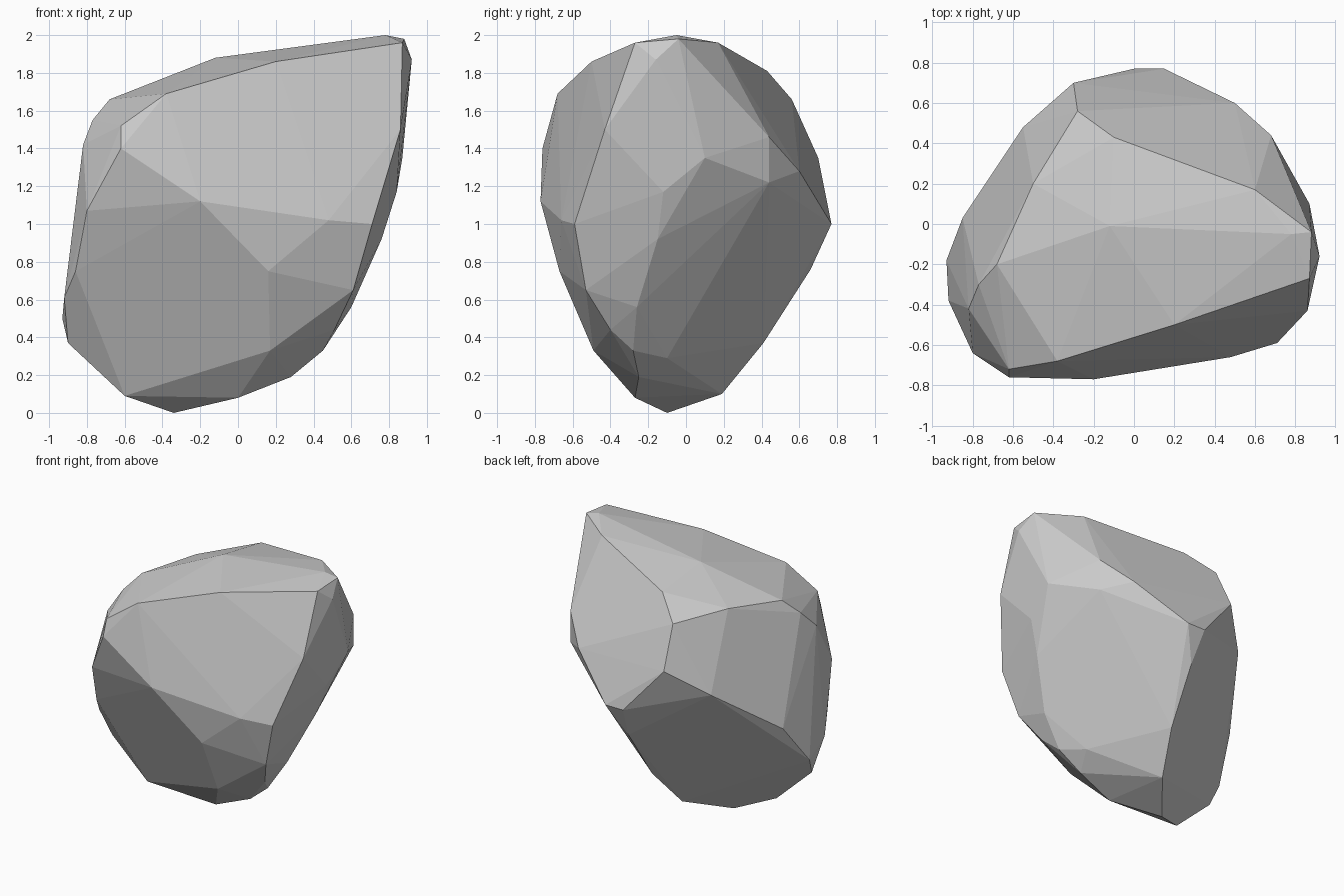
import bpy, bmesh

# Corner points of the faceted boulder, grouped by side
crown = [(.78, -.05, 2), (.88, -.04, 1.98), (.92, -.16, 1.87), (.87, -.27, 1.96),
         (.6, .17, 1.96), (-.1, .43, 1.81), (-.12, -.01, 1.88),
         (-.5, .2, 1.7), (-.68, -.2, 1.66), (-.77, -.3, 1.55)]
front = [(-.62, -.72, 1.52), (-.38, -.68, 1.69), (.2, -.5, 1.86), (-.62, -.76, 1.4),
         (-.2, -.77, 1.12), (.16, -.67, .75), (.48, -.66, 1.02), (.71, -.59, 1),
         (.86, -.43, 1.5), (.61, -.53, .65), (.17, -.49, .33)]
left = [(-.8, -.64, 1.07), (-.82, -.42, 1.42), (-.86, -.5, .75), (-.92, -.38, .61),
        (-.9, -.25, .37), (-.93, -.18, .5), (-.85, .03, .8), (-.55, .48, 1.15)]
right = [(.84, -.12, 1.17), (.87, .1, 1.35), (.68, .44, 1.46), (.68, .44, 1.22),
         (.76, -.15, .92), (.6, -.26, .56), (.51, -.4, .44), (.45, -.28, .33),
         (.35, -.1, .29)]
back = [(-.28, .56, 1.66), (-.3, .7, 1.35), (.5, .6, 1.28), (.15, .77, 1),
        (0, .77, 1), (.03, .66, .76), (0, .41, .37)]
base = [(.28, -.25, .19), (-.34, -.1, 0), (-.1, .19, .1),
        (0, -.27, .08), (-.6, -.25, .09)]

# Wrap the points in a convex hull
bm = bmesh.new()
for p in crown + front + left + right + back + base:
    bm.verts.new(p)
bmesh.ops.convex_hull(bm, input=bm.verts)
bmesh.ops.delete(bm, geom=[v for v in bm.verts if not v.link_faces], context='VERTS')

# Merge nearly coplanar triangles into larger flat facets
bmesh.ops.dissolve_limit(bm, angle_limit=.02, verts=bm.verts, edges=bm.edges)
bmesh.ops.recalc_face_normals(bm, faces=bm.faces)

mesh = bpy.data.meshes.new("boulder")
bm.to_mesh(mesh)
bm.free()
boulder = bpy.data.objects.new("boulder", mesh)
bpy.context.collection.objects.link(boulder)
